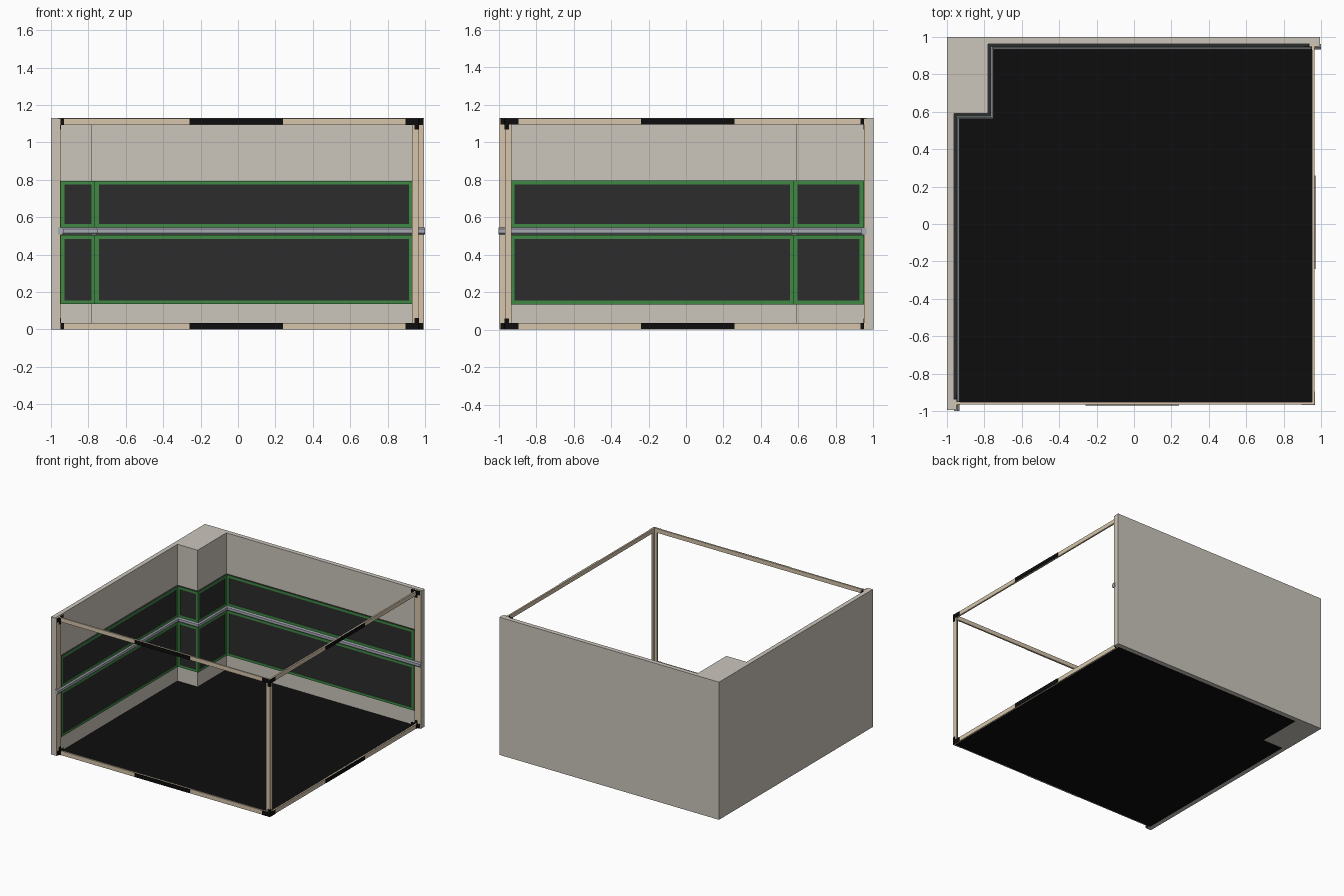
import bpy, bmesh, math

if "Cube" in bpy.data.objects:
    bpy.data.objects.remove(bpy.data.objects["Cube"])

def mat(name, r, g, b):
    m = bpy.data.materials.new(name)
    m.diffuse_color = (r, g, b, 1)
    m.use_nodes = True
    m.node_tree.nodes["Principled BSDF"].inputs["Base Color"].default_value = m.diffuse_color
    return m

PLASTER = mat("plaster", .60, .56, .50)
WOOD = mat("pale_wood", .67, .56, .41)
BLACK = mat("black", .004, .004, .004)
BOARD = mat("dark_board", .025, .025, .025)
GREEN = mat("green_trim", .05, .25, .06)
METAL = mat("rail_metal", .38, .40, .45)

def finish(name, bm, m):
    bmesh.ops.recalc_face_normals(bm, faces=bm.faces)
    me = bpy.data.meshes.new(name)
    bm.to_mesh(me)
    bm.free()
    me.materials.append(m)
    ob = bpy.data.objects.new(name, me)
    bpy.context.collection.objects.link(ob)
    return ob

def add_loft(bm, rings):
    """Join matching closed rings and cap both ends."""
    vs = [[bm.verts.new(p) for p in r] for r in rings]
    n = len(vs[0])
    for a, b in zip(vs, vs[1:]):
        for i in range(n):
            bm.faces.new((a[i], a[(i + 1) % n], b[(i + 1) % n], b[i]))
    bm.faces.new(vs[0])
    bm.faces.new(vs[-1])

def prism(name, outline, z0, z1, m):
    bm = bmesh.new()
    add_loft(bm, [[(x, y, z) for x, y in outline] for z in (z0, z1)])
    return finish(name, bm, m)

def boxes(name, items, m):
    """One object from boxes given as (x0, x1, y0, y1, z0, z1)."""
    bm = bmesh.new()
    for x0, x1, y0, y1, z0, z1 in items:
        add_loft(bm, [[(x0, y0, z), (x1, y0, z), (x1, y1, z), (x0, y1, z)] for z in (z0, z1)])
    return finish(name, bm, m)

def diagonal(items):
    """Mirror boxes across the front-left / back-right diagonal."""
    return [(-y1, -y0, -x1, -x0, z0, z1) for x0, x1, y0, y1, z0, z1 in items]

def sweep(name, path, profile, m):
    """Mitred sweep of (depth, z) points along the stepped inner wall line."""
    bm = bmesh.new()
    rings = []
    for i, (x, y) in enumerate(path):
        dx = 0 if i == len(path) - 1 else 1
        dy = 0 if i == 0 else -1
        rings.append([(x + d * dx, y + d * dy, z) for d, z in profile])
    add_loft(bm, rings)
    return finish(name, bm, m)

H = 1.13         # wall height
W = .963         # inner wall face
END = .995       # free wall ends
CX, CY = -.78, .59   # inner corner of the column

# walls with the corner column, and the floor
prism("walls_and_column", [(-1, -END), (-1, 1), (END, 1), (END, W), (CX, W),
                           (CX, CY), (-W, CY), (-W, -END)], 0, H, PLASTER)
prism("floor", [(-W, -.955), (-W, CY), (CX, CY), (CX, W), (.955, W), (.955, -.955)],
      0, .008, BLACK)

def wall_path(end):
    return [(-W, -end), (-W, CY), (CX, CY), (CX, W), (end, W)]

def rect(d0, d1, z0, z1):
    return [(d0, z0), (d1, z0), (d1, z1), (d0, z1)]

# wall boards with green trim, lower and upper rows
T, F, B = .013, .016, .02
for row, z0, z1 in (("lower", .135, .505), ("upper", .545, .795)):
    sweep(row + "_boards", wall_path(.935), rect(0, T, z0, z1), BOARD)
    sweep(row + "_trim_bottom", wall_path(.935), rect(T, F, z0, z0 + B), GREEN)
    sweep(row + "_trim_top", wall_path(.935), rect(T, F, z1 - B, z1), GREEN)
    a, b = z0 + B, z1 - B
    stiles = [(-W + T, -W + F, y, y + B, a, b) for y in (-.935, CY - F - B)]
    stiles += [(x, x + B, CY - F, CY - T, a, b) for x in (-W + F, CX + F - B)]
    stiles += [(CX + T, CX + F, y, y + B, a, b) for y in (CY - F, W - F - B)]
    stiles += [(x, x + B, W - F, W - T, a, b) for x in (CX + F, .935 - B)]
    boxes(row + "_trim_stiles", stiles, GREEN)

# guard rail running past both wall ends
sweep("guard_rail", wall_path(1.0), [(0, .508), (.02, .508), (.029, .516),
                                     (.029, .537), (.02, .545), (0, .545)], METAL)

# corner post of two boards, plus flat posts on the wall ends
boxes("corner_post", [(.93, .965, -.965, -.952, .001, 1.127),
                      (.952, .965, -.952, -.93, .001, 1.127)], WOOD)
wall_post = [(-W, -.95, -END, -.937, .001, 1.127)]
boxes("left_wall_post", wall_post, WOOD)
boxes("right_wall_post", diagonal(wall_post), WOOD)

# beams, joint plates and brackets at floor and top level
for level, z0, z1, up in (("bottom", .001, .036, 1), ("top", 1.094, 1.128, -1)):
    beam = [(-.95, .93, -.965, -.952, z0, z1)]
    plate = [(-.26, .24, -.97, -.965, z0 + .002, z1 - .001)]
    leg = (z0, z0 + .06) if up > 0 else (z1 - .06, z1)
    corner = [(.895, .968, -.968, -.965, z0, z1), (.945, .968, -.968, -.965, *leg)]
    wall_bracket = [(-.95, -.947, -.99, -.91, z0, z1), (-.95, -.947, -.965, -.945, *leg),
                    (-.95, -.93, -.968, -.948, z0, z1)]
    for side, f in (("front", list), ("right", diagonal)):
        boxes(f"{level}_{side}_beam", f(beam), WOOD)
        boxes(f"{level}_{side}_joint_plate", f(plate), BLACK)
        boxes(f"{level}_{side}_corner_bracket", f(corner), BLACK)
        boxes(f"{level}_{side}_wall_bracket", f(wall_bracket), BLACK)
